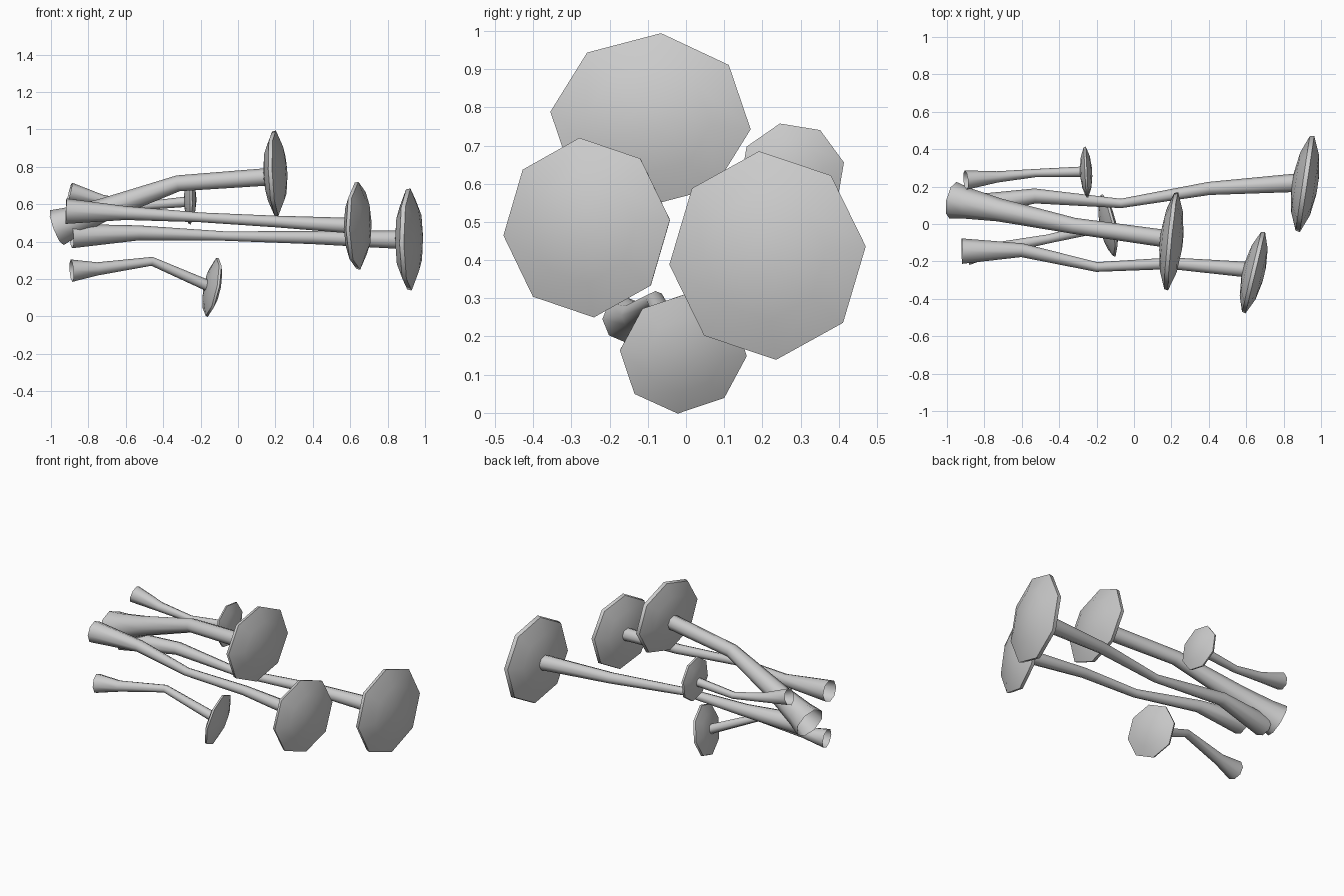
import bpy, bmesh, math
from mathutils import Vector

if "Cube" in bpy.data.objects:
    bpy.data.objects.remove(bpy.data.objects["Cube"])

SIDES = 8


def frame(n):
    # two axes perpendicular to n, close to world y and z
    n = Vector(n).normalized()
    u = Vector((0, 1, 0))
    u = (u - n * u.dot(n)).normalized()
    return n, u, n.cross(u)


def skin(name, rings, close_start, close_end, sharp):
    # rings: (centre, normal, ry, rz, first angle in degrees)
    bm = bmesh.new()
    loops = []
    for c, d, ry, rz, a0 in rings:
        n, u, v = frame(d)
        loops.append([bm.verts.new(Vector(c) + u * ry * math.cos(t) + v * rz * math.sin(t))
                      for t in (math.radians(a0) + i * math.tau / SIDES for i in range(SIDES))])
    for a, b in zip(loops, loops[1:]):
        for i in range(SIDES):
            j = (i + 1) % SIDES
            bm.faces.new((a[i], a[j], b[j], b[i]))
    if close_start:
        bm.faces.new(loops[0][::-1])
    if close_end:
        bm.faces.new(loops[-1])
    me = bpy.data.meshes.new(name)
    bm.to_mesh(me)
    bm.free()
    ob = bpy.data.objects.new(name, me)
    bpy.context.collection.objects.link(ob)
    bpy.ops.object.select_all(action='DESELECT')
    ob.select_set(True)
    bpy.context.view_layer.objects.active = ob
    bpy.ops.object.shade_smooth_by_angle(angle=math.radians(sharp))


def stem(name, path):
    # open tube through points (x, y, z, radius)
    pts = [Vector(p[:3]) for p in path]
    rings = []
    for i, p in enumerate(pts):
        d = Vector()
        if i > 0:
            d += (p - pts[i - 1]).normalized()
        if i < len(pts) - 1:
            d += (pts[i + 1] - p).normalized()
        rings.append((p, d, path[i][3], path[i][3], 0))
    skin(name, rings, False, True, 60)


def cap(name, centre, normal, ry, rz, a0, half):
    # lens shaped octagonal cap: (axial position, radius factor)
    profile = [(-1, .2), (-.75, .62), (-.2, .98), (.15, 1), (.75, .62), (1, .17)]
    n = Vector(normal).normalized()
    skin(name, [(Vector(centre) + n * half * t, n, ry * f, rz * f, a0) for t, f in profile],
         True, True, 50)


# stems: flared open root, bends, slightly wider top
stem("tall_upper_stem", [(-.968, .127, .475, .1), (-.89, .11, .505, .083), (-.72, .075, .57, .062),
                         (-.32, -.01, .712, .043), (.18, -.08, .748, .047)])
stem("left_stem", [(-.92, -.145, .563, .068), (-.6, -.14, .553, .037), (-.2, -.23, .53, .026),
                   (.2, -.21, .508, .031), (.62, -.245, .485, .042)])
stem("right_stem", [(-.89, .09, .43, .065), (-.53, .15, .447, .04), (-.07, .11, .43, .025),
                    (.4, .19, .422, .035), (.89, .222, .41, .05)])
stem("small_upper_stem", [(-.9, .235, .665, .052), (-.73, .252, .622, .03), (-.53, .272, .59, .022),
                          (-.26, .28, .615, .028)])
stem("small_lower_stem", [(-.89, -.16, .245, .06), (-.75, -.135, .255, .035), (-.46, -.08, .295, .024),
                          (-.15, -.01, .16, .03)])

# caps facing +x, each with its own tilt
cap("tall_upper_cap", (.2, -.092, .765), (1, -.1, .04), .265, .23, 84, .06)
cap("left_cap", (.64, -.258, .485), (1, -.24, 0), .225, .236, 95, .058)
cap("right_cap", (.915, .215, .412), (1, -.15, 0), .261, .274, 95, .068)
cap("small_upper_cap", (-.256, .277, .625), (1, .05, 0), .14, .136, 103, .032)
cap("small_lower_cap", (-.138, -.008, .157), (1, .2, -.2), .17, .161, 85, .035)
